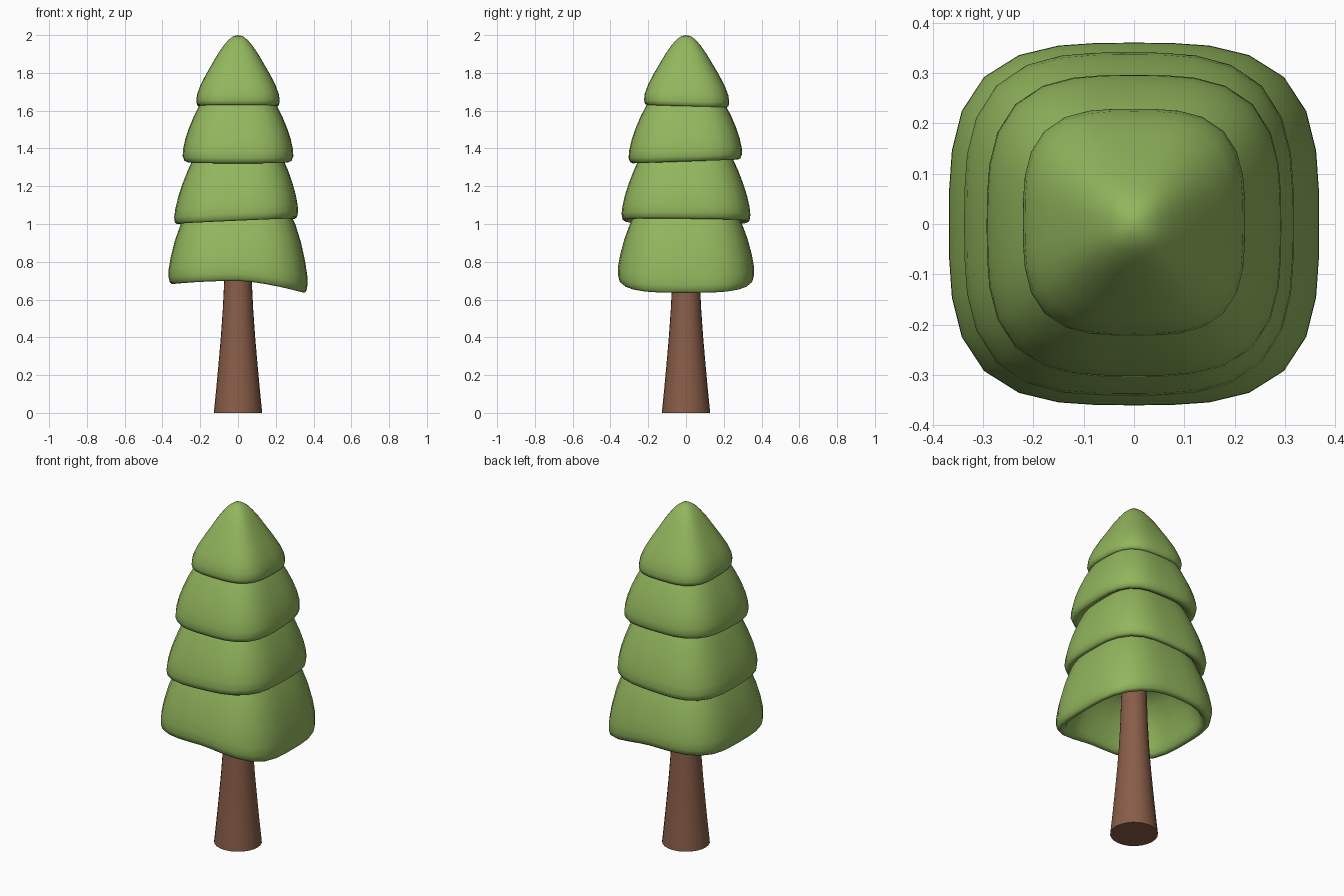
import bpy, bmesh, math

if "Cube" in bpy.data.objects:
    bpy.data.objects.remove(bpy.data.objects["Cube"])


def material(name, rgb):
    m = bpy.data.materials.new(name)
    m.diffuse_color = (*rgb, 1)
    m.use_nodes = True
    m.node_tree.nodes["Principled BSDF"].inputs["Base Color"].default_value = m.diffuse_color
    return m


LEAF = material("leaf green", (0.29, 0.47, 0.11))
BARK = material("bark brown", (0.25, 0.11, 0.065))


def squircle(angle, n):
    c, s = abs(math.cos(angle)), abs(math.sin(angle))
    return (c ** n + s ** n) ** (-1 / n)


def loft(name, profile, mat, segs, power, sway=None, fade=(0, 1),
         centre=(0, 0), y_scale=1.0, cap=False):
    """Rings from (radius, z) points; sway(x, y) bends the lower rim and fades out upwards."""
    bm = bmesh.new()
    rings = []
    for r, z in profile:
        ring = []
        for i in range(segs):
            a = 2 * math.pi * i / segs
            k = r * squircle(a, power(z))
            x, y = k * math.cos(a), k * math.sin(a) * y_scale
            w = min(1, max(0, (fade[1] - z) / (fade[1] - fade[0])))
            dz = sway(x, y) * w if sway else 0
            ring.append(bm.verts.new((x + centre[0] * w, y + centre[1] * w, z + dz)))
        rings.append(ring)
    for a, b in zip(rings, rings[1:]):
        for i in range(segs):
            j = (i + 1) % segs
            bm.faces.new((a[i], a[j], b[j], b[i]))
    if cap:
        bm.faces.new(rings[0][::-1])
        bm.faces.new(rings[-1])
    bmesh.ops.remove_doubles(bm, verts=bm.verts, dist=1e-5)
    me = bpy.data.meshes.new(name)
    bm.to_mesh(me)
    bm.free()
    me.materials.append(mat)
    ob = bpy.data.objects.new(name, me)
    bpy.context.collection.objects.link(ob)
    bpy.ops.object.select_all(action='DESELECT')
    ob.select_set(True)
    bpy.context.view_layer.objects.active = ob
    bpy.ops.object.shade_smooth_by_angle(angle=math.radians(65))
    return ob


# trunk with a gently flared foot
loft("trunk", [(0.128, 0), (0.116, 0.12), (0.104, 0.25), (0.091, 0.4),
               (0.081, 0.54), (0.074, 0.68), (0.066, 0.93)],
     BARK, 24, lambda z: 2, cap=True)


# lowest tier: hollow bell with a drooping right side
def droop(x, y):
    return -0.066 * (x / 0.36) ** 1.5 if x > 0 else -0.018 * (x / 0.36) ** 2


loft("bottom_tier",
     [(0, 0.97), (0.14, 0.96), (0.225, 0.91), (0.28, 0.82), (0.312, 0.74),
      (0.322, 0.71), (0.334, 0.70), (0.35, 0.699), (0.361, 0.708), (0.368, 0.735),
      (0.367, 0.775), (0.355, 0.84), (0.333, 0.92), (0.303, 1.0), (0.27, 1.07)],
     LEAF, 32, lambda z: 3.3, droop, (0.70, 1.0), y_scale=0.98)

# second tier, tilted down to the left
loft("second_tier",
     [(0.26, 1.05), (0.295, 1.02), (0.312, 1.014), (0.323, 1.022), (0.328, 1.05),
      (0.324, 1.09), (0.311, 1.15), (0.291, 1.215), (0.267, 1.28), (0.243, 1.335),
      (0.22, 1.38)],
     LEAF, 32, lambda z: 3.2, lambda x, y: 0.045 * x - 0.01 * y, (1.02, 1.3),
     centre=(-0.011, 0), y_scale=1.04)

# third tier, tilted up to the back
loft("third_tier",
     [(0.21, 1.37), (0.255, 1.34), (0.272, 1.331), (0.285, 1.338), (0.293, 1.36),
      (0.291, 1.395), (0.279, 1.45), (0.259, 1.51), (0.234, 1.57), (0.207, 1.625),
      (0.18, 1.67)],
     LEAF, 32, lambda z: 3.2, lambda x, y: 0.035 * y, (1.34, 1.6),
     centre=(0, -0.004), y_scale=1.025)

# pointed top tier, dipping to the back
loft("top_tier",
     [(0.16, 1.66), (0.19, 1.632), (0.206, 1.623), (0.217, 1.63), (0.221, 1.65),
      (0.217, 1.685), (0.199, 1.735), (0.168, 1.795), (0.136, 1.85), (0.107, 1.9),
      (0.078, 1.942), (0.052, 1.974), (0.026, 1.994), (0, 2.0)],
     LEAF, 32, lambda z: 3.2 - 0.7 * max(0, (z - 1.65) / 0.35),
     lambda x, y: -0.03 * y, (1.63, 1.85), centre=(0, 0.004), y_scale=1.02)
